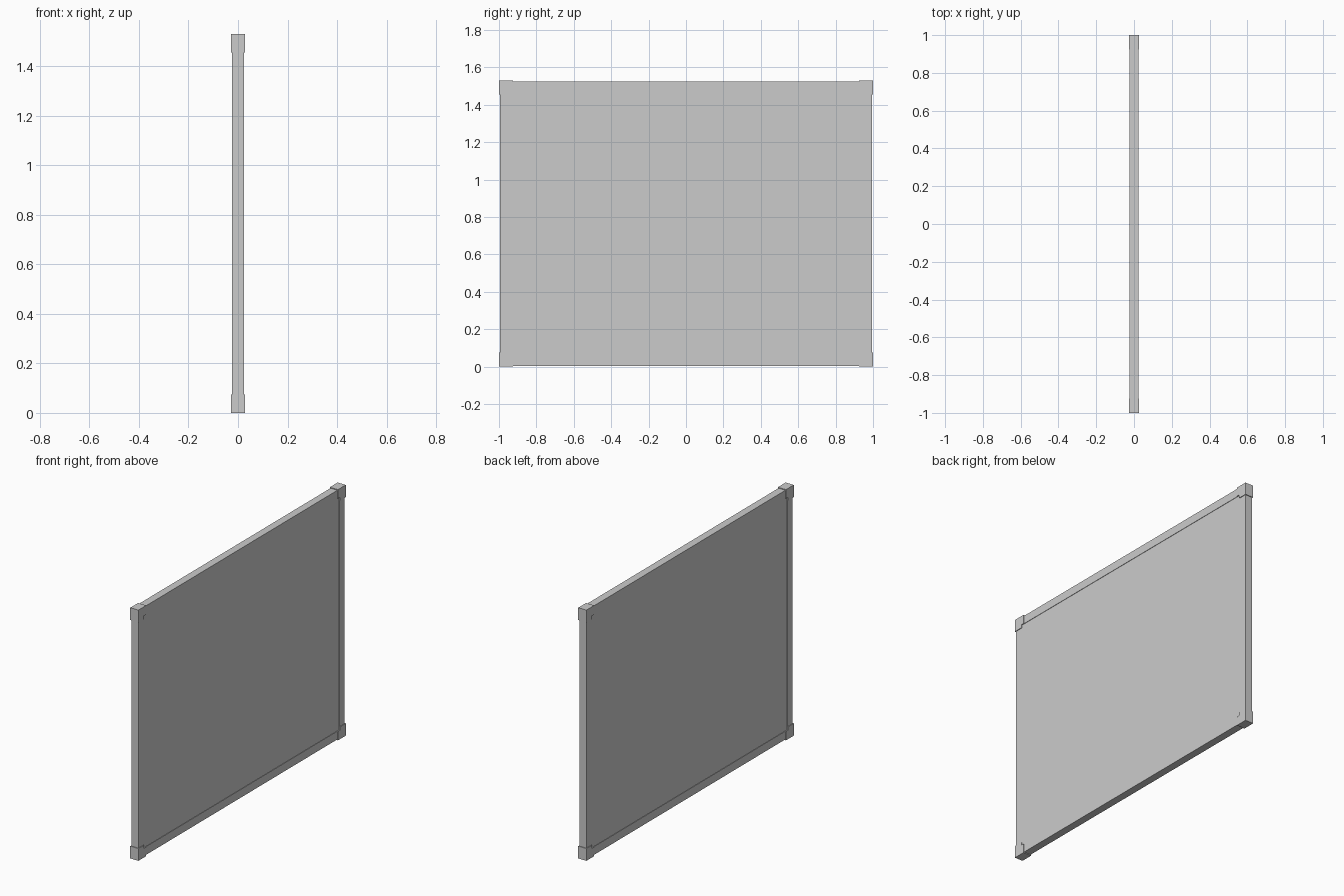
import bpy, bmesh

if "Cube" in bpy.data.objects:
    bpy.data.objects.remove(bpy.data.objects["Cube"])

H = 1.53       # overall height
STEP = 0.005   # how far the corner caps stand proud of the rails
RAIL = 0.05    # visible width of a rail


def prism(name, pts, x0, x1):
    """Extrude a (y, z) outline along x."""
    bm = bmesh.new()
    face = bm.faces.new([bm.verts.new((x0, y, z)) for y, z in pts])
    ext = bmesh.ops.extrude_face_region(bm, geom=[face])
    moved = [v for v in ext["geom"] if isinstance(v, bmesh.types.BMVert)]
    bmesh.ops.translate(bm, verts=moved, vec=(x1 - x0, 0, 0))
    bmesh.ops.recalc_face_normals(bm, faces=bm.faces)
    mesh = bpy.data.meshes.new(name)
    bm.to_mesh(mesh)
    bm.free()
    obj = bpy.data.objects.new(name, mesh)
    bpy.context.collection.objects.link(obj)
    return obj


def slab(name, y0, y1, z0, z1, half):
    return prism(name, [(y0, z0), (y1, z0), (y1, z1), (y0, z1)], -half, half)


# Flat board held inside the frame
slab("board_panel", -0.96, 0.96, 0.04, H - 0.04, 0.021)

# Frame rails, stopping inside the corner caps
e = 1 - STEP
slab("bottom_rail", -0.95, 0.95, STEP, STEP + RAIL, 0.0235)
slab("top_rail", -0.95, 0.95, H - STEP - RAIL, H - STEP, 0.0235)
for side, s in (("left", -1), ("right", 1)):
    y0, y1 = sorted((s * e, s * (e - RAIL)))
    slab(side + "_rail", y0, y1, 0.05, H - 0.05, 0.0235)

# L-shaped corner caps
ARM, WIDE = 0.075, 0.055
outline = [(0, 0), (ARM, 0), (ARM, WIDE), (WIDE, WIDE), (WIDE, ARM), (0, ARM)]
for side, s in (("left", -1), ("right", 1)):
    for level, t in (("bottom", 1), ("top", -1)):
        base = 0 if t == 1 else H
        pts = [(s * (1 - a), base + t * b) for a, b in outline]
        prism(f"{level}_{side}_corner_cap", pts, -0.0275, 0.0275)
